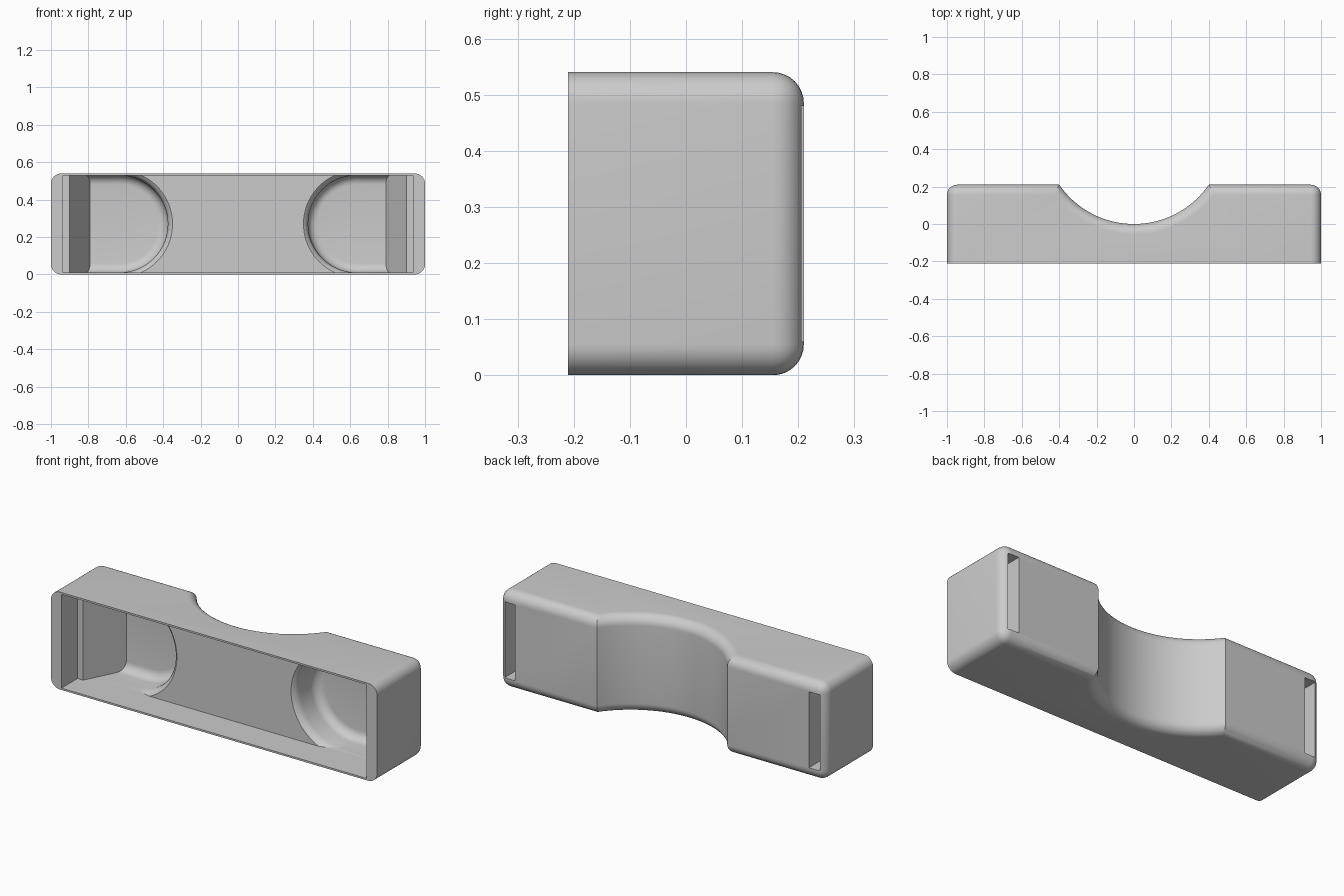
import bpy, bmesh, math

if "Cube" in bpy.data.objects:
    bpy.data.objects.remove(bpy.data.objects["Cube"])

H = 0.54          # overall height
MID = H / 2
FILLET = 0.055

grey = bpy.data.materials.new("plain_grey")
grey.diffuse_color = (0.6, 0.6, 0.6, 1)
grey.use_nodes = True
grey.node_tree.nodes["Principled BSDF"].inputs["Base Color"].default_value = grey.diffuse_color


def finish(bm, name):
    bmesh.ops.recalc_face_normals(bm, faces=bm.faces)
    me = bpy.data.meshes.new(name)
    bm.to_mesh(me)
    bm.free()
    me.materials.append(grey)
    ob = bpy.data.objects.new(name, me)
    bpy.context.collection.objects.link(ob)
    return ob


def loft(rings):
    """Closed solid through rings with equal point counts."""
    bm = bmesh.new()
    vs = [[bm.verts.new(p) for p in ring] for ring in rings]
    n = len(vs[0])
    for a, b in zip(vs, vs[1:]):
        for i in range(n):
            j = (i + 1) % n
            bm.faces.new((a[i], a[j], b[j], b[i]))
    bm.faces.new(vs[0])
    bm.faces.new(vs[-1][::-1])
    return bm


def prism(plan, z0, z1):
    return loft([[(x, y, z) for x, y in plan] for z in (z0, z1)])


# Case body: plan with a round scoop in the back, rounded except at the front
R = (0.4 ** 2 + 0.21 ** 2) / 0.42
half = math.asin(0.4 / R)
N = 32
plan = [(-1, -0.21), (1, -0.21), (1, 0.21)]
for i in range(N + 1):
    a = half - 2 * half * i / N
    plan.append((R * math.sin(a), R - R * math.cos(a)))
plan.append((-1, 0.21))
bm = prism(plan, 0, H)
bm.normal_update()
bmesh.ops.recalc_face_normals(bm, faces=bm.faces)
edges = []
for e in bm.edges:
    p, q = (v.co for v in e.verts)
    front = p.y < -0.2 and q.y < -0.2
    upright = abs(p.z - q.z) > 0.1
    if not front and (not upright or abs(p.x) > 0.99):
        edges.append(e)
bmesh.ops.bevel(bm, geom=edges, offset=FILLET, offset_type='OFFSET', segments=8,
                profile=0.5, affect='EDGES', clamp_overlap=False)
case = finish(bm, "case_body")

cutters = []

# Main front opening with a step near each end
WALL = -0.035
side = [(0.935, -0.3), (0.935, -0.07), (0.8, -0.07), (0.8, WALL)]
opening = side + [(-x, y) for x, y in reversed(side)]
cutters.append(finish(prism(opening, 0.01, H - 0.01), "opening_cutter"))


# Deep pockets: round inner end, slanted outer wall, rounded floor
def pocket(sx):
    levels = [(-0.09, 0.285), (WALL, 0.285), (-0.025, 0.272), (-0.01, 0.264), (0.01, 0.26)]
    for i in range(7):
        t = math.pi / 2 * i / 6
        levels.append((0.10 + 0.05 * math.sin(t), 0.21 + 0.05 * math.cos(t)))
    rings = []
    for y, r in levels:
        h = min(r, 0.26)
        end = math.asin(h / r)
        xo = 0.90 - 0.5 * (y + 0.07)
        ring = [(sx * xo, y, MID - h)]
        for i in range(33):
            a = -end + 2 * end * i / 32
            ring.append((sx * (0.635 - r * math.cos(a)), y, MID + r * math.sin(a)))
        ring.append((sx * xo, y, MID + h))
        rings.append(ring)
    return finish(loft(rings), "pocket_cutter")


# Narrow upright slots in the back, one near each end
for sx in (-1, 1):
    cutters.append(pocket(sx))
    xs = [(0.90, 0.0), (0.966, 0.0), (0.966, 0.3), (0.90, 0.3)]
    cutters.append(finish(prism([(sx * x, y) for x, y in xs], 0.06, H - 0.06), "slot_cutter"))

bpy.context.view_layer.objects.active = case
case.select_set(True)
for c in cutters:
    m = case.modifiers.new("cut", 'BOOLEAN')
    m.operation = 'DIFFERENCE'
    m.solver = 'EXACT'
    m.object = c
    bpy.ops.object.modifier_apply(modifier=m.name)
for c in cutters:
    bpy.data.objects.remove(c)

bpy.ops.object.shade_smooth_by_angle(angle=math.radians(30))
